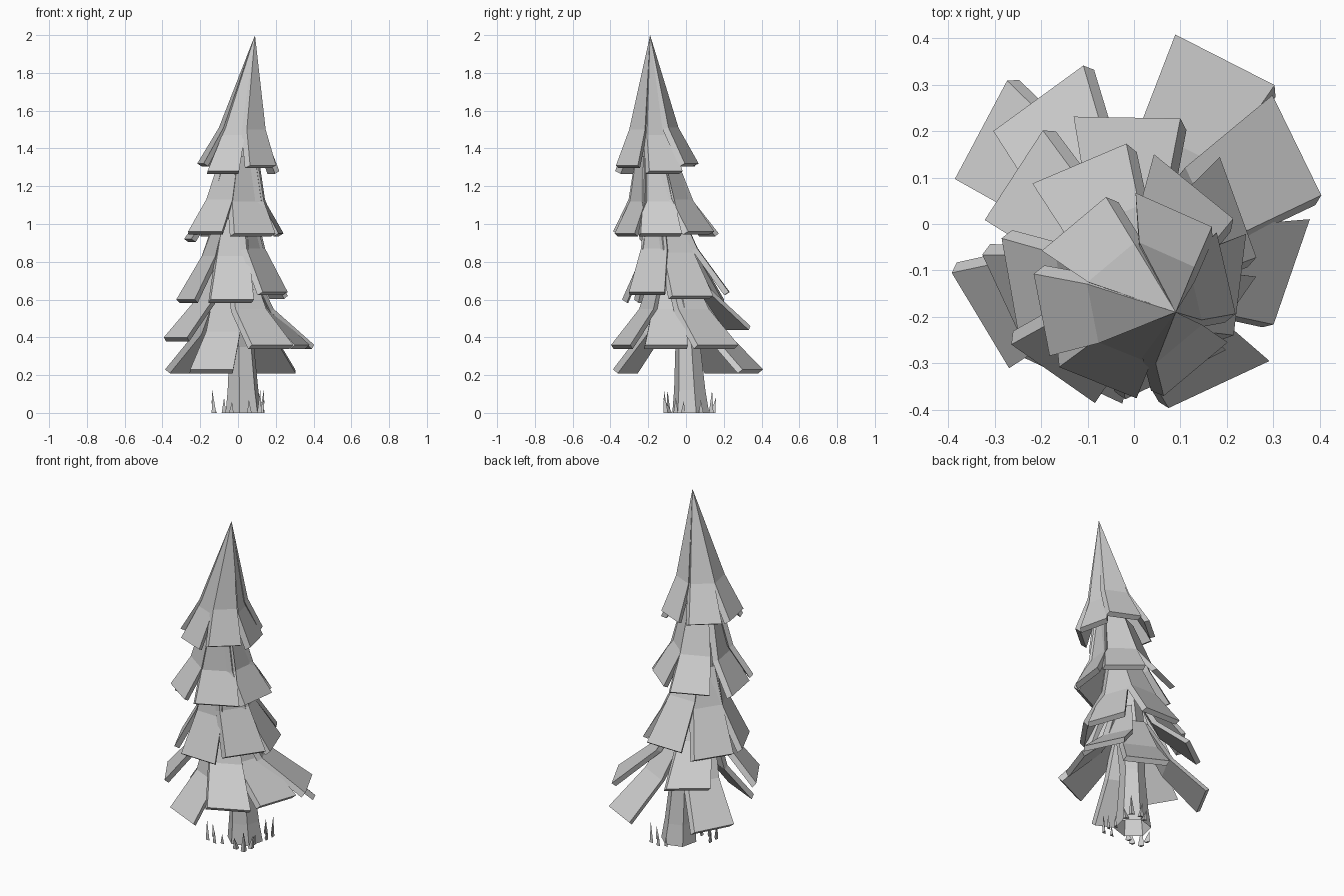
import bpy, bmesh, math
from mathutils import Vector

cube = bpy.data.objects.get("Cube")
if cube:
    bpy.data.objects.remove(cube)

grey = bpy.data.materials.new("pale_grey")
grey.use_nodes = True
colour = (0.6, 0.6, 0.6, 1)
grey.diffuse_color = colour
grey.node_tree.nodes["Principled BSDF"].inputs["Base Color"].default_value = colour

# Leaning line of the trunk: height -> centre
SPINE = [Vector(p) for p in ((.03, .025, 0), (.02, .01, .35), (-.02, -.05, .6),
                             (-.02, -.1, .95), (0, -.155, 1.3), (.02, -.17, 1.48),
                             (.09, -.19, 2))]


def spine(z):
    for a, b in zip(SPINE, SPINE[1:]):
        if z <= b.z:
            return a.lerp(b, (z - a.z) / (b.z - a.z))
    return SPINE[-1].copy()


def axes(angle):
    """Outward and sideways directions for a compass angle."""
    a = math.radians(angle)
    return Vector((math.cos(a), math.sin(a), 0)), Vector((-math.sin(a), math.cos(a), 0))


def finish(name, bm):
    bmesh.ops.remove_doubles(bm, verts=bm.verts, dist=0.0005)
    bmesh.ops.recalc_face_normals(bm, faces=bm.faces)
    mesh = bpy.data.meshes.new(name)
    bm.to_mesh(mesh)
    bm.free()
    mesh.materials.append(grey)
    obj = bpy.data.objects.new(name, mesh)
    bpy.context.collection.objects.link(obj)


def loft(bm, loops):
    """Skin a list of equal rings and close the last one."""
    rings = [[bm.verts.new(p) for p in loop] for loop in loops]
    n = len(rings[0])
    for a, b in zip(rings, rings[1:]):
        for i in range(n):
            j = (i + 1) % n
            bm.faces.new((a[i], a[j], b[j], b[i]))
    bm.faces.new(rings[-1][::-1])


def bough(bm, rows, angle, lift, reach=0, widen=1):
    """A bent slab; rows are (height, radius, width, thickness, tilt), top to bottom."""
    out, side = axes(angle)
    loops = []
    for i, (z, r, w, t, tilt) in enumerate(rows):
        if z < 2:  # the tip of the crown stays fixed
            z += lift
        mid = spine(z) + out * (r + reach * i / 2)
        inward = (-out * math.cos(tilt) - Vector((0, 0, math.sin(tilt))) - side * .45) * t
        half = side * w * widen / 2
        loops.append((mid + half, mid - half, mid - half + inward, mid + half + inward))
    loft(bm, loops)


# Tiers: three rows each, then (angle, lift, extra reach, width factor) per bough
T = 0.03
TIERS = {
    "lowest_boughs": (((.68, .09, .13, T, 0), (.43, .2, .19, T, .5), (.23, .38, .24, T, .75)),
                      ((63, 0), (-115, 0, .005, 1.05), (152, 0, .02))),
    "lower_boughs": (((.78, .08, .12, T, 0), (.55, .18, .18, T, .5), (.36, .37, .24, T, .8)),
                     ((26, 0), (-19, 0, -.03), (-65, 0, .02), (-149, .04, .03),
                      (126, .1, -.015))),
    "middle_boughs": (((1.05, .09, .12, T, 0), (.85, .15, .17, T, .3), (.62, .285, .23, T, .6)),
                      ((-92, -.02), (-35, .02, -.02), (20, 0, -.025), (89, .02), (147, -.02),
                       (-155, -.02))),
    "upper_boughs": (((1.36, .09, .11, T, 0), (1.12, .145, .17, T, .25), (.95, .25, .22, T, .55)),
                     ((-125, .01, .02), (-64, 0, 0, 1.1), (-7, 0), (51, .01, -.015), (113, 0),
                      (-170, -.03))),
    "crown_boughs": (((2, 0, 0, 0, 0), (1.48, .115, .13, T, .25), (1.29, .205, .18, T, .5)),
                     ((-112, -.01), (-50, .02), (13, -.01), (66, .03), (130, .03), (191, .03))),
}
for name, (rows, boughs) in TIERS.items():
    bm = bmesh.new()
    for settings in boughs:
        bough(bm, rows, *settings)
    finish(name, bm)

# Hexagonal trunk, open underneath, tapering up into the crown
bm = bmesh.new()
loops = []
for z, r in ((0, .1), (.12, .085), (.35, .068), (.6, .08), (.95, .085), (1.3, .085), (1.55, .05)):
    loops.append([spine(z) + axes(i * 60 + 17)[0] * r for i in range(6)])
loft(bm, loops)
finish("trunk", bm)

# Three tufts of pointed grass blades
bm = bmesh.new()
for angle in (-135, -45, 45):
    out, side = axes(angle)
    for r, s, height in ((.13, -.045, .07), (.17, -.01, .12), (.14, .035, .08), (.1, .05, .06)):
        base = Vector((0, .02, 0)) + out * r + side * s
        tip = base + out * .01 + side * s * .3 + Vector((0, 0, height))
        foot = [bm.verts.new(base + p) for p in (side * .017, -side * .017, out * .017)]
        top = bm.verts.new(tip)
        bm.faces.new(foot)
        for i in range(3):
            bm.faces.new((foot[i], foot[(i + 1) % 3], top))
finish("grass_tufts", bm)
